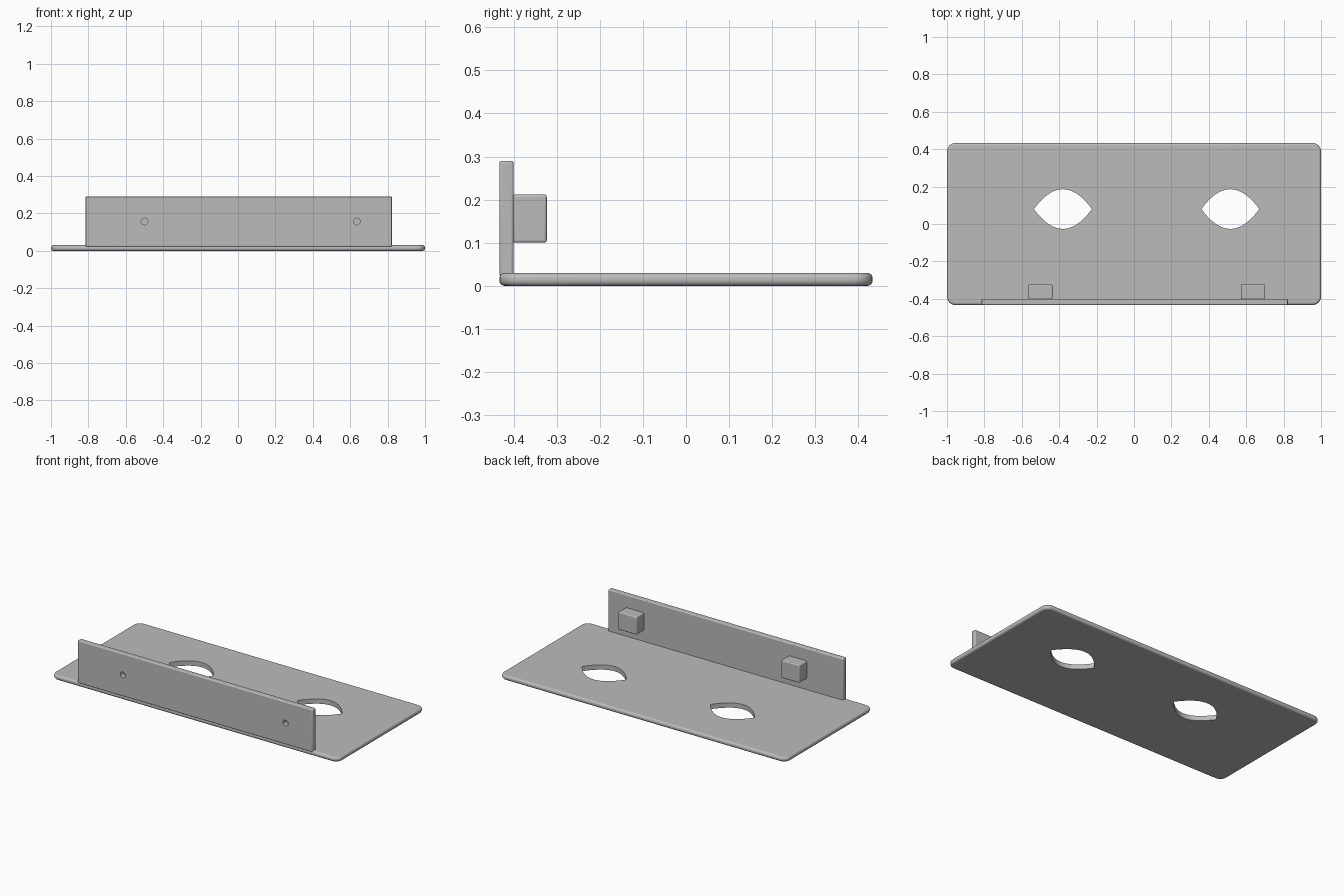
import bpy, bmesh
from mathutils import Vector, Matrix
from math import pi

default = bpy.data.objects.get("Cube")
if default:
    bpy.data.objects.remove(default, do_unlink=True)

# Single plain grey
grey = bpy.data.materials.new("plain grey")
grey.use_nodes = True
colour = (0.5, 0.5, 0.5, 1)
grey.diffuse_color = colour
grey.node_tree.nodes["Principled BSDF"].inputs["Base Color"].default_value = colour


def add_object(name, bm):
    bmesh.ops.recalc_face_normals(bm, faces=bm.faces)
    mesh = bpy.data.meshes.new(name)
    bm.to_mesh(mesh)
    bm.free()
    mesh.materials.append(grey)
    obj = bpy.data.objects.new(name, mesh)
    bpy.context.collection.objects.link(obj)
    return obj


def box(name, low, high, bevel, corner=0):
    """Box between two corners, with optional rounded vertical corners."""
    low, high = Vector(low), Vector(high)
    bm = bmesh.new()
    bmesh.ops.create_cube(bm, size=1)
    for v in bm.verts:
        v.co = (low + high) / 2 + v.co * (high - low)
    if corner:
        upright = [e for e in bm.edges
                   if abs(e.verts[0].co.z - e.verts[1].co.z) > 0.001]
        bmesh.ops.bevel(bm, geom=upright, offset=corner, segments=6,
                        profile=0.5, affect='EDGES')
    obj = add_object(name, bm)
    mod = obj.modifiers.new("rounded edges", 'BEVEL')
    mod.width, mod.segments = bevel, 4
    return obj


def cut(target, bm, name):
    cutter = add_object(name, bm)
    cutter.hide_render = True
    cutter.hide_viewport = True
    mod = target.modifiers.new(name, 'BOOLEAN')
    mod.operation, mod.solver, mod.object = 'DIFFERENCE', 'EXACT', cutter


def lens_prism(x, y, half_width, half_depth, steps=24):
    """Upright prism with an eye-shaped outline, pointed at both ends."""
    bm = bmesh.new()
    ring = []
    for side in (1, -1):
        for i in range(steps):
            t = side * (2 * i / steps - 1)
            ring.append(bm.verts.new((x + t * half_width,
                                      y + side * half_depth * (1 - t * t), -0.1)))
    face = bm.faces.new(ring)
    result = bmesh.ops.extrude_face_region(bm, geom=[face])
    top = [v for v in result["geom"] if isinstance(v, bmesh.types.BMVert)]
    bmesh.ops.translate(bm, verts=top, vec=(0, 0, 0.2))
    return bm


# Base plate with two eye-shaped openings
plate = box("base_plate", (-1, -0.433, 0), (1, 0.433, 0.03), 0.012, corner=0.045)
for side, x in (("right", -0.38), ("left", 0.515)):
    cut(plate, lens_prism(x, 0.08, 0.155, 0.106), side + "_opening_cutter")

# Upright flange along the front edge, with two screw holes
flange = box("front_flange", (-0.815, -0.433, 0.022), (0.823, -0.4, 0.29), 0.006)
for side, x in (("right", -0.5), ("left", 0.635)):
    bm = bmesh.new()
    place = Matrix.Translation((x, -0.415, 0.157)) @ Matrix.Rotation(pi / 2, 4, 'X')
    bmesh.ops.create_cone(bm, cap_ends=True, segments=24, radius1=0.018,
                          radius2=0.018, depth=0.1, matrix=place)
    cut(flange, bm, side + "_screw_hole_cutter")
    # Mounting block behind each screw hole
    box(side + "_mounting_block", (x - 0.064, -0.402, 0.1),
        (x + 0.064, -0.323, 0.212), 0.006)

# Smooth the rounded edges and keep the corners sharp
visible = [o for o in bpy.context.collection.objects
           if o.type == 'MESH' and not o.hide_render]
for obj in visible:
    bpy.ops.object.select_all(action='DESELECT')
    obj.select_set(True)
    bpy.context.view_layer.objects.active = obj
    bpy.ops.object.shade_smooth_by_angle(angle=pi / 6)
